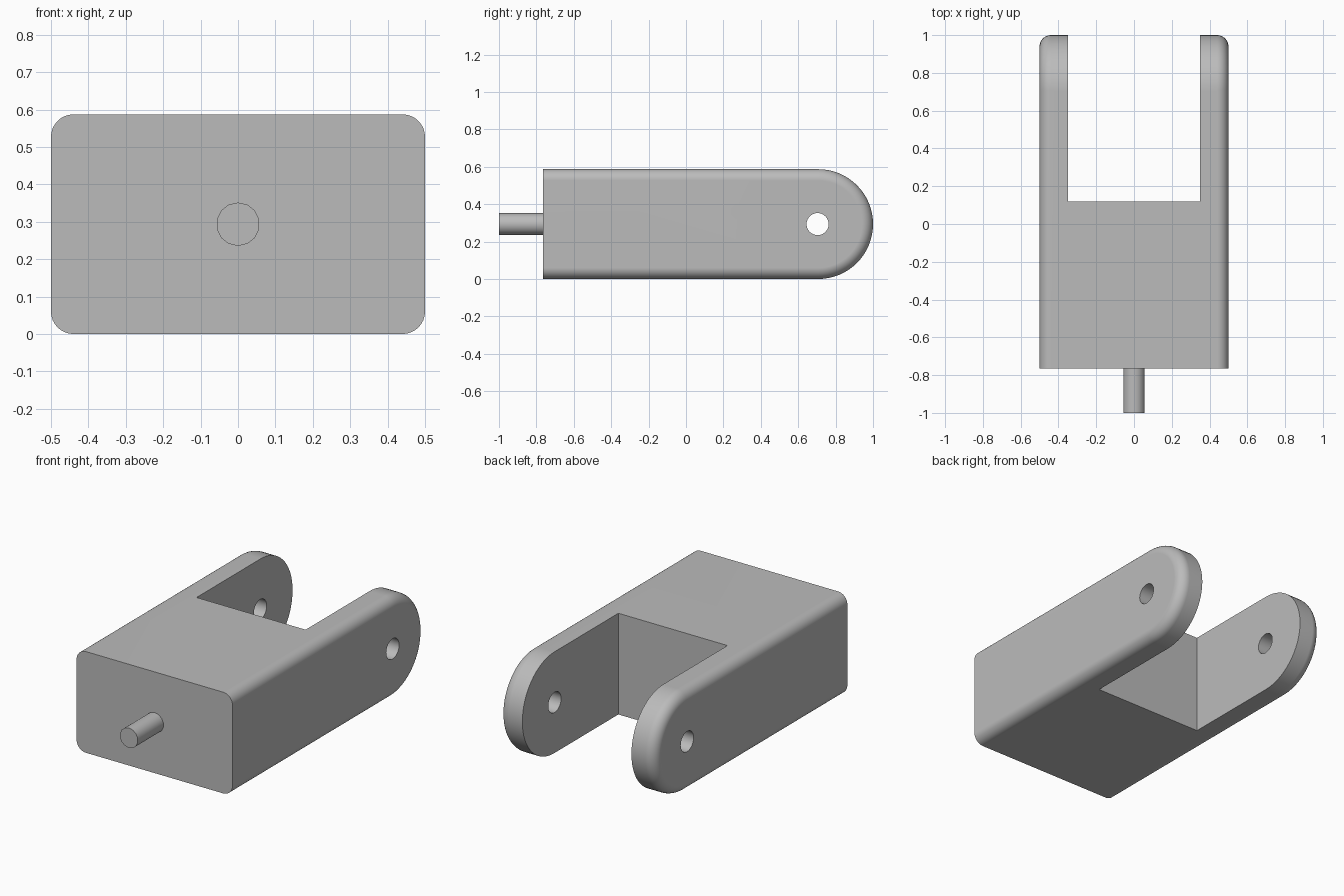
import bpy
import bmesh
from math import sin, cos, pi, radians
from mathutils import Matrix

if "Cube" in bpy.data.objects:
    bpy.data.objects.remove(bpy.data.objects["Cube"], do_unlink=True)

HALF_W, FRONT, BACK, HEIGHT = 0.5, -0.765, 1.0, 0.587
RADIUS = HEIGHT / 2
PIVOT_Y = BACK - RADIUS
FILLET, FILLET_STEPS, ARC_STEPS = 0.06, 8, 32

grey = bpy.data.materials.new("plain grey")
grey.use_nodes = True
colour = (0.5, 0.5, 0.5, 1)
grey.diffuse_color = colour
grey.node_tree.nodes["Principled BSDF"].inputs["Base Color"].default_value = colour


def finish(bm, name):
    bmesh.ops.recalc_face_normals(bm, faces=bm.faces)
    mesh = bpy.data.meshes.new(name)
    bm.to_mesh(mesh)
    bm.free()
    mesh.materials.append(grey)
    obj = bpy.data.objects.new(name, mesh)
    bpy.context.collection.objects.link(obj)
    return obj


def cylinder(name, radius, length, sides, centre, rotation):
    bm = bmesh.new()
    bmesh.ops.create_cone(bm, cap_ends=True, segments=sides, radius1=radius,
                          radius2=radius, depth=length,
                          matrix=Matrix.Translation(centre) @ rotation)
    return finish(bm, name)


def activate(obj):
    bpy.ops.object.select_all(action='DESELECT')
    obj.select_set(True)
    bpy.context.view_layer.objects.active = obj


def smooth(obj):
    activate(obj)
    bpy.ops.object.shade_smooth_by_angle(angle=radians(32))


def section(bm, x, inset):
    """Side outline: square at the front, half round at the back."""
    r = RADIUS - inset
    points = [(FRONT, RADIUS - r)]
    for i in range(ARC_STEPS + 1):
        a = -pi / 2 + pi * i / ARC_STEPS
        points.append((PIVOT_Y + r * cos(a), RADIUS + r * sin(a)))
    points.append((FRONT, RADIUS + r))
    return [bm.verts.new((x, y, z)) for y, z in points]


# Fork body: outlines lofted across the width with rounded outer rims
bm = bmesh.new()
angles = [pi / 2 * i / FILLET_STEPS for i in range(FILLET_STEPS + 1)]
rim = [(HALF_W - FILLET * (1 - sin(a)), FILLET * (1 - cos(a))) for a in angles]
stations = [(-x, d) for x, d in reversed(rim)] + rim
rings = [section(bm, x, d) for x, d in stations]
for a, b in zip(rings, rings[1:]):
    for i in range(len(a) - 1):
        bm.faces.new((a[i], a[i + 1], b[i + 1], b[i]))
bm.faces.new(rings[0])
bm.faces.new(rings[-1])
bm.faces.new([r[0] for r in rings] + [r[-1] for r in reversed(rings)])
body = finish(bm, "fork_body")

# Slot between the arms and the cross hole through both arms
bm = bmesh.new()
bmesh.ops.create_cube(bm, size=1, matrix=Matrix.Translation((0, 0.12 + 0.6, RADIUS))
                      @ Matrix.Diagonal((0.7, 1.2, 1, 1)))
slot = finish(bm, "slot_cutter")
hole = cylinder("hole_cutter", 0.059, 1.4, 32, (0, PIVOT_Y - 0.003, RADIUS),
                Matrix.Rotation(pi / 2, 4, 'Y'))
for cutter in (slot, hole):
    cutter.hide_render = True
    cut = body.modifiers.new("cut", 'BOOLEAN')
    cut.operation = 'DIFFERENCE'
    cut.solver = 'EXACT'
    cut.object = cutter
    activate(body)
    bpy.ops.object.modifier_apply(modifier=cut.name)
    bpy.data.objects.remove(cutter, do_unlink=True)
smooth(body)
weighted = body.modifiers.new("flat_sides", 'WEIGHTED_NORMAL')
weighted.keep_sharp = True

# Front pin
pin_end = FRONT + 0.03
pin = cylinder("front_pin", 0.058, pin_end + 1, 14, (0, (pin_end - 1) / 2, RADIUS),
               Matrix.Rotation(pi / 2, 4, 'X'))
smooth(pin)
